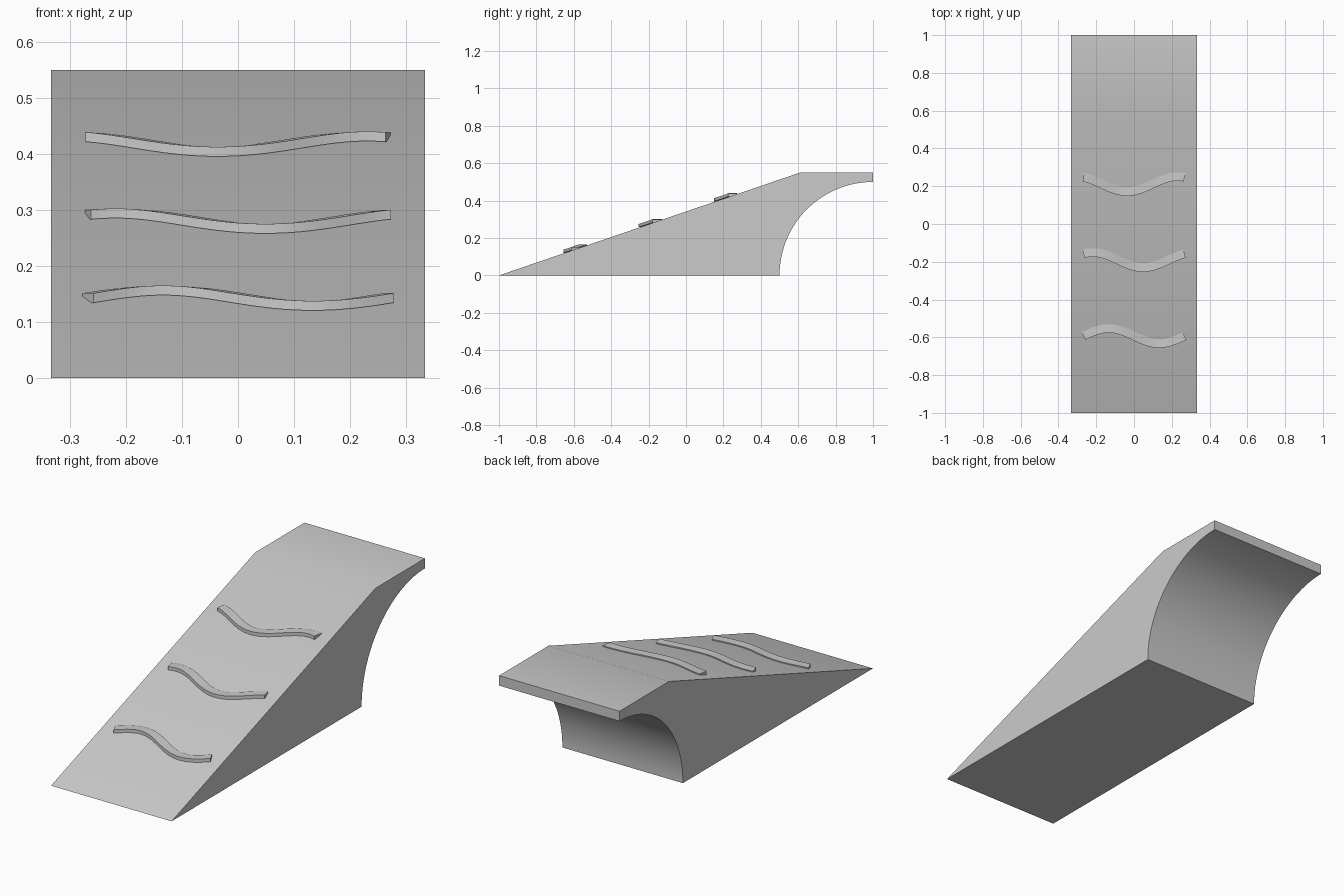
import bpy, bmesh, math
from mathutils import Vector

if "Cube" in bpy.data.objects:
    bpy.data.objects.remove(bpy.data.objects["Cube"])

HALF_W, KNEE, TOP = 0.333, 0.61, 0.55
SLOPE = TOP / (KNEE + 1)

grey = bpy.data.materials.new("plain_grey")
grey.diffuse_color = (0.6, 0.6, 0.6, 1)
grey.use_nodes = True
grey.node_tree.nodes["Principled BSDF"].inputs["Base Color"].default_value = grey.diffuse_color


def loft(name, rings):
    """Closed solid through a list of equal rings, capped at both ends."""
    bm = bmesh.new()
    loops = [[bm.verts.new(p) for p in ring] for ring in rings]
    n = len(loops[0])
    for a, b in zip(loops, loops[1:]):
        for i in range(n):
            j = (i + 1) % n
            bm.faces.new((a[i], a[j], b[j], b[i]))
    bm.faces.new(loops[0])
    bm.faces.new(loops[-1])
    bmesh.ops.recalc_face_normals(bm, faces=bm.faces)
    mesh = bpy.data.meshes.new(name)
    bm.to_mesh(mesh)
    bm.free()
    mesh.materials.append(grey)
    obj = bpy.data.objects.new(name, mesh)
    bpy.context.collection.objects.link(obj)
    bpy.ops.object.select_all(action='DESELECT')
    obj.select_set(True)
    bpy.context.view_layer.objects.active = obj
    bpy.ops.object.shade_smooth_by_angle(angle=math.radians(30))
    return obj


# Ramp: wedge side profile with a quarter-circle hollow under the back lip
profile = [(-1, 0), (KNEE, TOP), (1, TOP)]
for i in range(33):
    a = math.pi / 2 * (1 + i / 32)
    profile.append((1 + 0.5 * math.cos(a), 0.5 * math.sin(a)))
loft("ramp", [[(x, y, z) for y, z in profile] for x in (-HALF_W, HALF_W)])

# Wavy grip ridges: level rectangular section swept along a sine on the slope
HALF_L, AMP, HALF_T, STEPS = 0.2675, 0.04, 0.0225, 40
K = math.pi / HALF_L
for n, centre in enumerate((-0.593, -0.191, 0.211)):
    rings = []
    for i in range(STEPS + 1):
        x = HALF_L * (2 * i / STEPS - 1)
        # each ridge starts one radian further along the wave
        phase = K * (x + HALF_L) + n
        y = centre + AMP * math.sin(phase)
        z = SLOPE * (y + 1)
        side = Vector((-AMP * K * math.cos(phase), 1, 0)).normalized() * HALF_T
        mid = Vector((x, y, z))
        low, high = Vector((0, 0, -0.0045)), Vector((0, 0, 0.0125))
        rings.append([mid - side + low, mid + side + low,
                      mid + side + high, mid - side + high])
    loft(f"grip_ridge_{n + 1}", rings)
